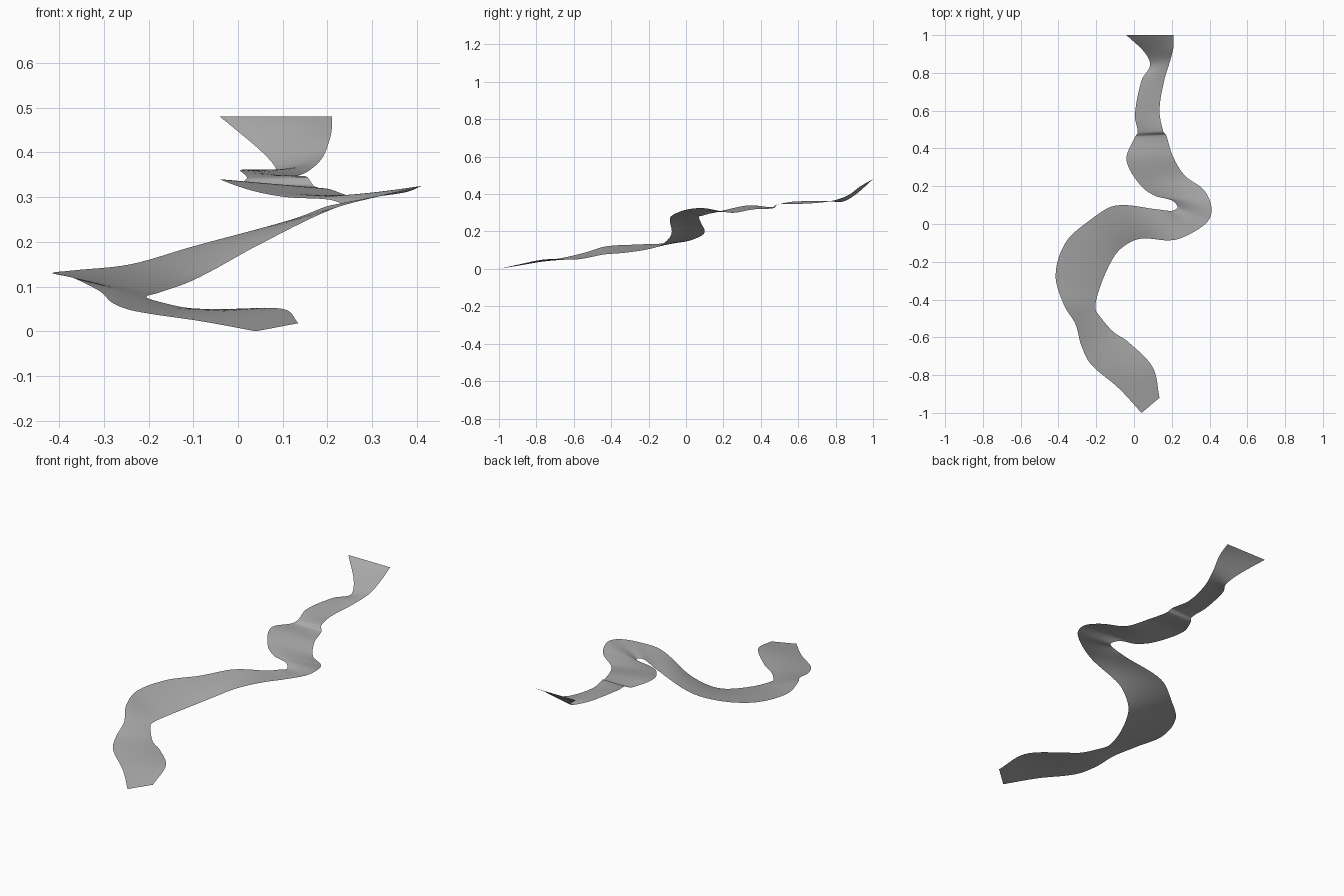
import bpy
import bmesh
from mathutils import Vector

STEPS = 8      # rows between neighbouring stations
COLUMNS = 8    # strips across the path

# Stations along the path in hundredths of a unit:
# right edge x, y, z and then left edge x, y, z
stations = [
    (-0, -100, 0, 0, 0, 0),
]
stations = [
    (4, -100, 0, 13.5, -92, 1.8),
    (-8, -87, 2.2, 10, -76, 5),
    (-23, -74, 4.5, -3, -62.5, 5),
    (-28, -64, 6.3, -11, -57, 5.2),
    (-31, -53, 9, -18, -49, 6.7),
    (-37, -43, 12, -20.5, -44, 7.7),
    (-41.5, -27, 13, -17.5, -32, 8.7),
    (-36, -9.5, 13.7, -11, -18, 11),
    (-24, 1.5, 15, -5, -11.5, 14),
    (-10, 9.7, 19, 4, -7.7, 19),
    (12, 7.8, 25, 21, -8.5, 27.3),
    (20, 7, 28, 32, -4, 30.3),
    (23, 9, 28.5, 39.5, 2, 32),
    (20, 12.5, 29.5, 41, 9, 32.5),
    (11, 15, 30, 37, 18, 31),
    (3, 21, 31.5, 27, 25.5, 30),
    (-4, 34, 34, 20.5, 36, 31.8),
    (0.5, 46, 33, 17, 47, 32.5),
    (2, 48.5, 34.3, 15.5, 49, 34.5),
    (0.5, 58, 36, 13.5, 60, 34.7),
    (4, 76, 36.2, 16, 76, 36),
    (8.5, 84, 36, 19, 86, 39),
    (5.5, 91, 40, 20.8, 93, 44),
    (-4, 100, 48, 21, 100, 48),
]


def smooth_rows(points, lengths):
    """Pass a smooth curve through the points, spaced by the given lengths."""
    last = len(points) - 1
    tangents = []
    for i in range(last + 1):
        before, after = max(i - 1, 0), min(i + 1, last)
        tangents.append((points[after] - points[before]) / (lengths[after] - lengths[before]))
    rows = []
    for i in range(last):
        span = lengths[i + 1] - lengths[i]
        for step in range(STEPS):
            t = step / STEPS
            ease = t * t * (3 - 2 * t)
            leave = t * (1 - t) ** 2 * span
            arrive = t * t * (t - 1) * span
            rows.append(points[i].lerp(points[i + 1], ease)
                        + tangents[i] * leave + tangents[i + 1] * arrive)
    rows.append(points[last])
    return rows


def make_material(name, colour):
    material = bpy.data.materials.new(name)
    material.use_nodes = True
    material.diffuse_color = colour
    shader = material.node_tree.nodes["Principled BSDF"]
    shader.inputs["Base Color"].default_value = colour
    shader.inputs["Roughness"].default_value = 0.8
    return material


default_cube = bpy.data.objects.get("Cube")
if default_cube:
    bpy.data.objects.remove(default_cube, do_unlink=True)

# Edge curves, both spaced by the distance along the middle of the path
right_points = [Vector(s[:3]) / 100 for s in stations]
left_points = [Vector(s[3:]) / 100 for s in stations]
middle = [(a + b) / 2 for a, b in zip(right_points, left_points)]
lengths = [0.0]
for a, b in zip(middle, middle[1:]):
    lengths.append(lengths[-1] + (b - a).length)
right_edge = smooth_rows(right_points, lengths)
left_edge = smooth_rows(left_points, lengths)

# Path surface stretched between the two edges
bm = bmesh.new()
grid = [[bm.verts.new(a.lerp(b, c / COLUMNS)) for c in range(COLUMNS + 1)]
        for a, b in zip(right_edge, left_edge)]
for near, far in zip(grid, grid[1:]):
    for c in range(COLUMNS):
        face = bm.faces.new((near[c], near[c + 1], far[c + 1], far[c]))
        face.smooth = True

# Rest the lowest point on the ground
lowest = min(v.co.z for v in bm.verts)
bmesh.ops.translate(bm, verts=bm.verts, vec=(0, 0, -lowest))

mesh = bpy.data.meshes.new("winding_path")
bm.to_mesh(mesh)
bm.free()
mesh.materials.append(make_material("path grey", (0.4, 0.4, 0.4, 1)))
path = bpy.data.objects.new("winding_path", mesh)
bpy.context.collection.objects.link(path)
